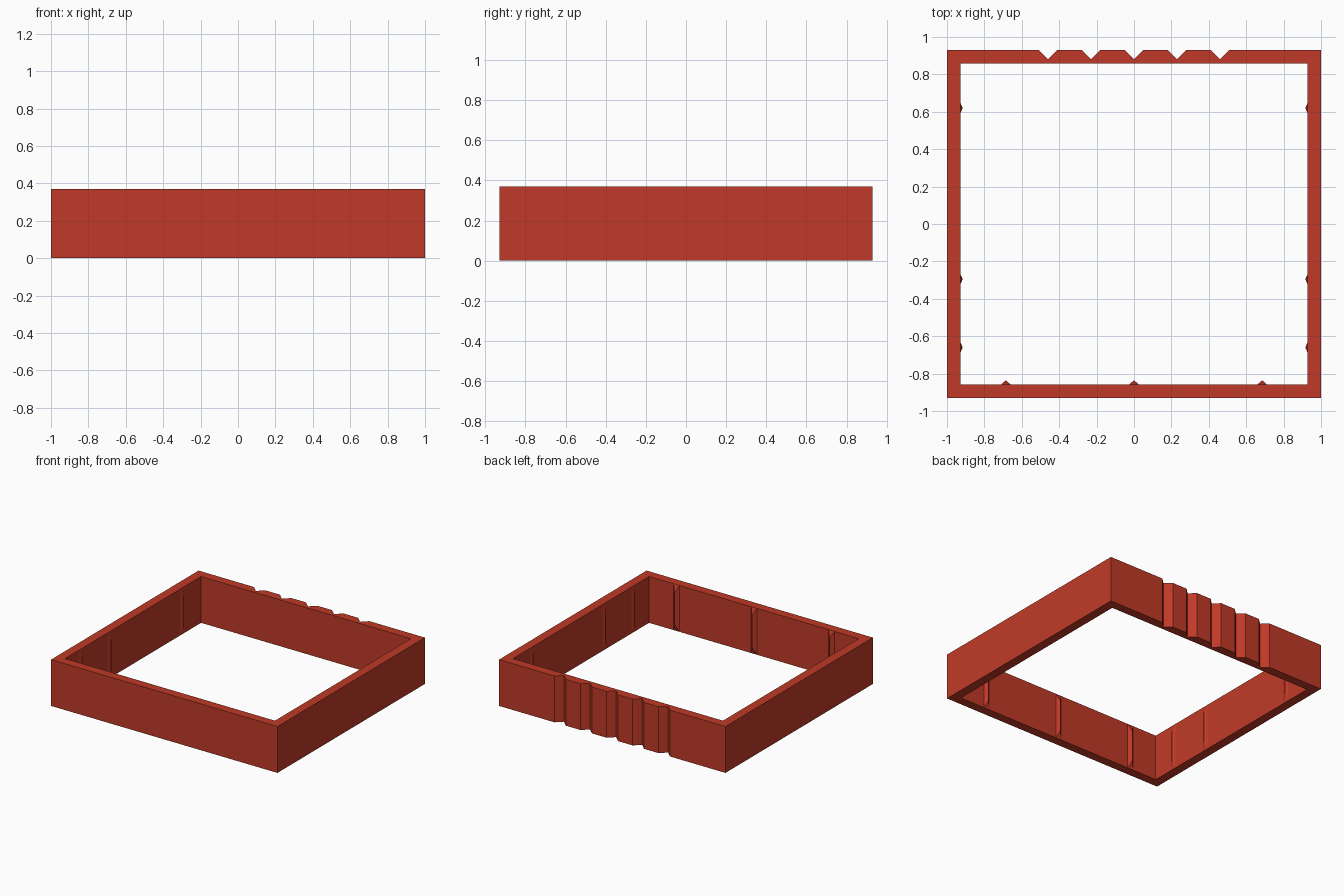
import bpy, bmesh
from mathutils import Matrix, Vector

if "Cube" in bpy.data.objects:
    bpy.data.objects.remove(bpy.data.objects["Cube"])

HEIGHT = 0.37
OX, OY = 1.0, 0.93        # outer half sizes
IX, IY = 0.927, 0.858     # inner half sizes

red = bpy.data.materials.new("brick_red")
red.diffuse_color = (0.53, 0.042, 0.021, 1)
red.use_nodes = True
red.node_tree.nodes["Principled BSDF"].inputs["Base Color"].default_value = red.diffuse_color


def finish(bm, name):
    bmesh.ops.recalc_face_normals(bm, faces=bm.faces[:])
    mesh = bpy.data.meshes.new(name)
    bm.to_mesh(mesh)
    bm.free()
    mesh.materials.append(red)
    obj = bpy.data.objects.new(name, mesh)
    bpy.context.collection.objects.link(obj)
    return obj


# Square frame outline with five V notches along the back edge
outer = [(-OX, OY), (-OX, -OY), (OX, -OY), (OX, OY)]
for i in (2, 1, 0, -1, -2):
    x = i * 0.23
    outer += [(x + 0.05, OY), (x, OY - 0.048), (x - 0.05, OY)]
inner = [(-IX, IY), (-IX, -IY), (IX, -IY), (IX, IY)]

bm = bmesh.new()
for loop in (outer, inner):
    verts = [bm.verts.new((x, y, 0)) for x, y in loop]
    for a, b in zip(verts, verts[1:] + verts[:1]):
        bm.edges.new((a, b))
bmesh.ops.triangle_fill(bm, use_beauty=True, edges=bm.edges[:], normal=(0, 0, 1))
ext = bmesh.ops.extrude_face_region(bm, geom=bm.faces[:])
top = [v for v in ext["geom"] if isinstance(v, bmesh.types.BMVert)]
bmesh.ops.translate(bm, verts=top, vec=(0, 0, HEIGHT))
bmesh.ops.dissolve_limit(bm, angle_limit=0.01, verts=bm.verts[:], edges=bm.edges[:])
finish(bm, "frame")


def rib(name, x, y, direction, depth, half=0.025, taper=0.06):
    """Ridge standing on an inner wall, tapering into it at both ends."""
    d = Vector((*direction, 0))
    side = Vector((-d.y, d.x, 0)) * half
    base = Vector((x, y, 0))
    z = Vector((0, 0, 1))
    bm = bmesh.new()
    for p in (base + side, base - side,
              base + side + z * HEIGHT, base - side + z * HEIGHT,
              base + d * depth + z * taper, base + d * depth + z * (HEIGHT - taper)):
        bm.verts.new(p)
    bmesh.ops.convex_hull(bm, input=bm.verts[:])
    finish(bm, name)


# Ribs inside the front wall
for i, x in enumerate((-0.685, 0, 0.685)):
    rib(f"front_rib_{i + 1}", x, -IY, (0, 1), 0.023)

# Ribs inside both side walls
for i, y in enumerate((-0.66, -0.295, 0.62)):
    rib(f"left_rib_{i + 1}", -IX, y, (1, 0), 0.011)
    rib(f"right_rib_{i + 1}", IX, y, (-1, 0), 0.011)
